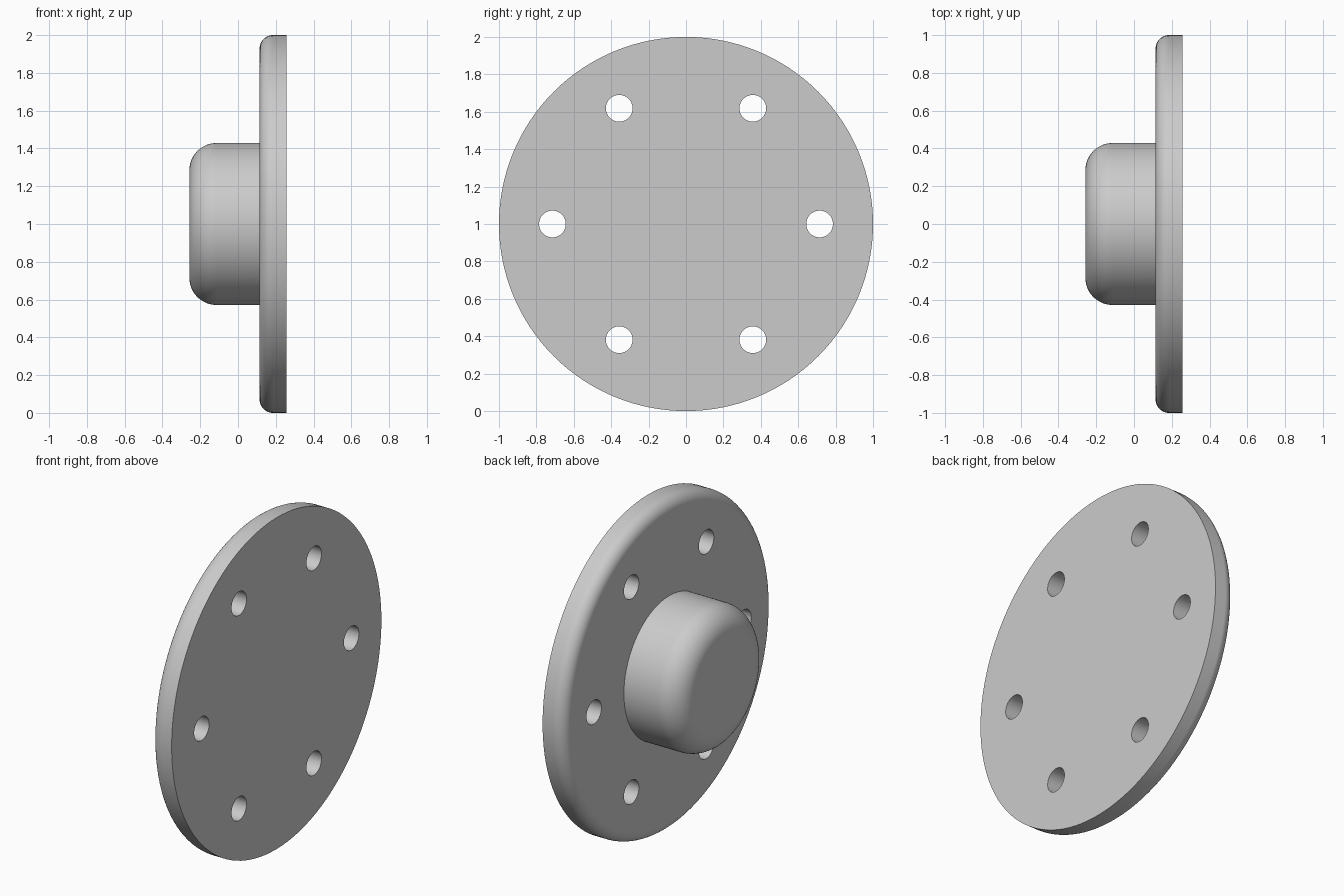
import bpy, bmesh
from math import sin, cos, pi
from mathutils import Vector, Matrix

cube = bpy.data.objects.get("Cube")
if cube:
    bpy.data.objects.remove(cube, do_unlink=True)

U = 1 / 14                      # design unit: the disc radius is 14 units
BACK, FACE, NOSE = 3.6 * U, 1.6 * U, -3.6 * U
DISC_R, HUB_R = 14 * U, 6 * U
CENTRE = Vector((0, 0, 1))

grey = bpy.data.materials.new("light_grey")
GREY = (0.6, 0.6, 0.6, 1)
grey.diffuse_color = GREY
grey.use_nodes = True
grey.node_tree.nodes["Principled BSDF"].inputs["Base Color"].default_value = GREY


def new_object(name, bm):
    bmesh.ops.recalc_face_normals(bm, faces=bm.faces)
    mesh = bpy.data.meshes.new(name)
    bm.to_mesh(mesh)
    bm.free()
    mesh.materials.append(grey)
    obj = bpy.data.objects.new(name, mesh)
    bpy.context.collection.objects.link(obj)
    return obj


def rounded_corner(x, radius, fillet, steps=12):
    """Quarter arc from the outer wall round to the plane at x."""
    return [(x + fillet * (1 - sin(a)), radius - fillet * (1 - cos(a)))
            for a in (i * pi / 2 / steps for i in range(steps + 1))]


# Disc and hub: one profile revolved about the x axis
profile = [(BACK, 0), (BACK, DISC_R)]
profile += rounded_corner(FACE, DISC_R, U)
profile += [(FACE, HUB_R)]
profile += rounded_corner(NOSE, HUB_R, 2 * U)
profile += [(NOSE, 0)]

bm = bmesh.new()
points = [bm.verts.new(CENTRE + Vector((x, 0, r))) for x, r in profile]
edges = [bm.edges.new(pair) for pair in zip(points, points[1:])]
bmesh.ops.spin(bm, geom=points + edges, cent=CENTRE, axis=(1, 0, 0),
               angle=2 * pi, steps=128)
bmesh.ops.remove_doubles(bm, verts=bm.verts, dist=1e-5)
flange = new_object("flanged_hub", bm)

# Ring of six bolt holes
bm = bmesh.new()
for i in range(6):
    a = i * pi / 3
    place = Matrix.Translation(
        CENTRE + 10 * U * Vector((0, cos(a), sin(a))) + Vector((BACK - U, 0, 0)))
    bmesh.ops.create_cone(bm, cap_ends=True, segments=48, radius1=U, radius2=U,
                          depth=4 * U, matrix=place @ Matrix.Rotation(pi / 2, 4, "Y"))
cutter = new_object("bolt_hole_cutter", bm)

cut = flange.modifiers.new("bolt_holes", "BOOLEAN")
cut.operation = "DIFFERENCE"
cut.solver = "EXACT"
cut.object = cutter
bpy.context.view_layer.objects.active = flange
bpy.ops.object.select_all(action="DESELECT")
flange.select_set(True)
bpy.ops.object.modifier_apply(modifier=cut.name)
bpy.data.objects.remove(cutter, do_unlink=True)

# Smooth walls and fillets, crisp edges, even flat faces
bpy.ops.object.shade_smooth_by_angle(angle=pi / 6)
weighted = flange.modifiers.new("even_normals", "WEIGHTED_NORMAL")
weighted.keep_sharp = True
